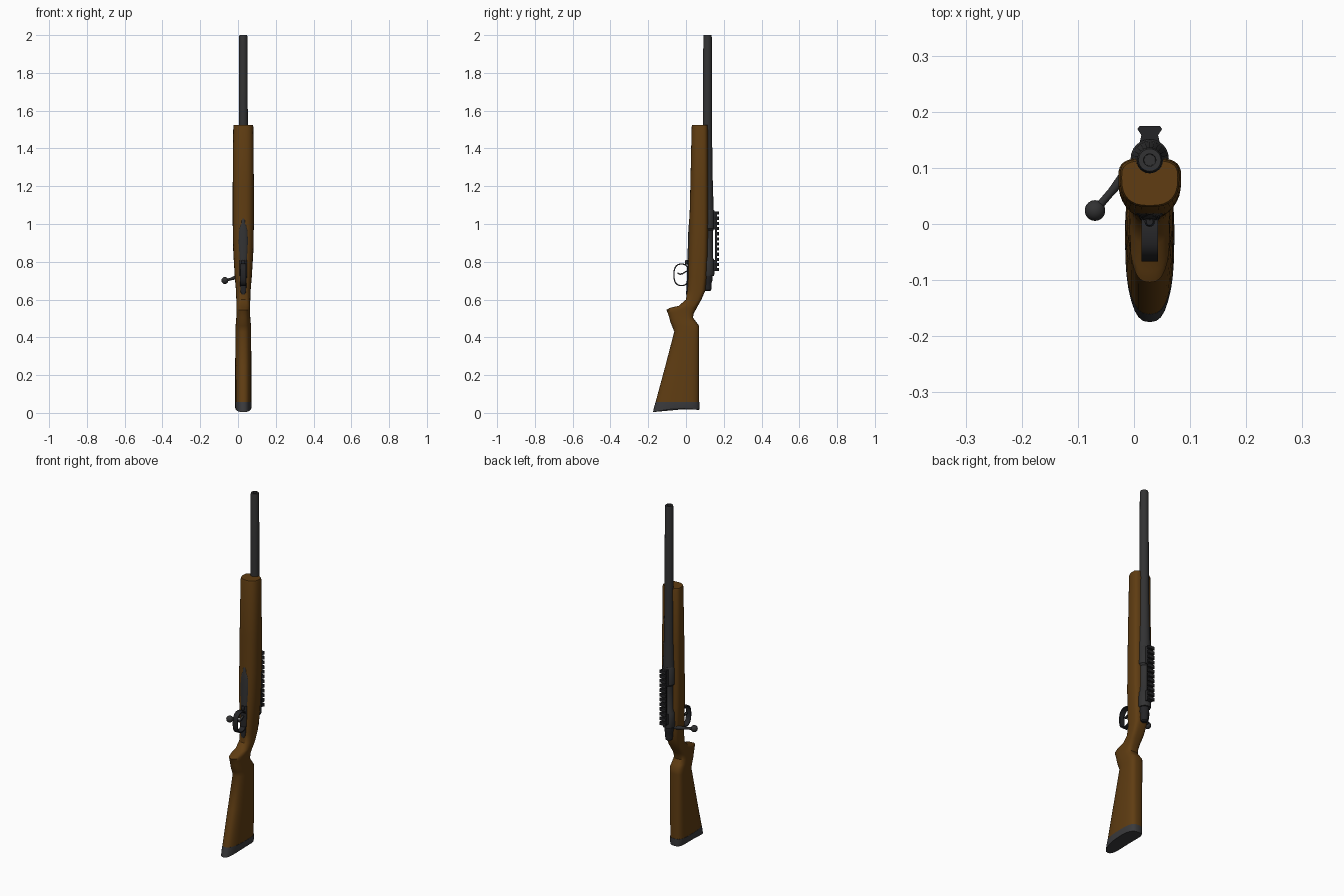
import bpy, bmesh, math
from mathutils import Vector

if "Cube" in bpy.data.objects:
    bpy.data.objects.remove(bpy.data.objects["Cube"])

CX = 0.028   # centre line of the rifle


def mat(name, rgb):
    m = bpy.data.materials.new(name)
    m.diffuse_color = (*rgb, 1)
    m.use_nodes = True
    m.node_tree.nodes["Principled BSDF"].inputs["Base Color"].default_value = m.diffuse_color
    return m


WOOD = mat("brown wood", (0.115, 0.046, 0.006))
STEEL = mat("dark steel", (0.032, 0.032, 0.033))
BLACK = mat("black steel", (0.018, 0.018, 0.020))
RUBBER = mat("grey rubber", (0.042, 0.042, 0.045))


def finish(name, bm, material, angle=38):
    bmesh.ops.recalc_face_normals(bm, faces=bm.faces)
    me = bpy.data.meshes.new(name)
    bm.to_mesh(me)
    bm.free()
    me.materials.append(material)
    ob = bpy.data.objects.new(name, me)
    bpy.context.collection.objects.link(ob)
    bpy.ops.object.select_all(action='DESELECT')
    ob.select_set(True)
    bpy.context.view_layer.objects.active = ob
    bpy.ops.object.shade_smooth_by_angle(angle=math.radians(angle))
    return ob


def loft(name, rings, material, closed=False, angle=38):
    """Skin a list of equal-length point rings, capping the ends."""
    bm = bmesh.new()
    vs = [[bm.verts.new(p) for p in r] for r in rings]
    n = len(vs[0])
    pairs = list(zip(vs, vs[1:])) + ([(vs[-1], vs[0])] if closed else [])
    for a, b in pairs:
        for i in range(n):
            j = (i + 1) % n
            bm.faces.new((a[i], a[j], b[j], b[i]))
    if not closed:
        bm.faces.new(vs[0])
        bm.faces.new(vs[-1])
    return finish(name, bm, material, angle)


def section(z, y0, y1, hw, e_front=2.6, e_back=3.2, wide=0.62, n=32):
    """Egg-like cross-section between y0 and y1, widest nearer the back."""
    yc = y0 + (y1 - y0) * wide
    pts = []
    for k in range(n):
        c, s = math.cos(2 * math.pi * k / n), math.sin(2 * math.pi * k / n)
        e = 2 / (e_back if s > 0 else e_front)
        h = (y1 - yc) if s > 0 else (yc - y0)
        pts.append(Vector((CX + hw * math.copysign(abs(c) ** e, c),
                           yc + h * math.copysign(abs(s) ** e, s), z)))
    return pts


def lathe(name, profile, yc, material, n=24):
    """Turned part along z; profile holds (radius, z)."""
    return loft(name, [section(z, yc - r, yc + r, r, 2, 2, 0.5, n)
                       for r, z in profile], material)


def prism(name, outline, z0, z1, material):
    """Extrude an x/y outline (x relative to the centre line) along z."""
    return loft(name, [[(CX + x, y, z) for x, y in outline] for z in (z0, z1)],
                material)


# Wooden stock: (z, front y, back y, half width)
stock = [(.057, -.161, .07, .043), (.25, -.109, .07, .043), (.43, -.062, .07, .041),
         (.46, -.074, .07, .041), (.48, -.082, .055, .039), (.505, -.089, .037, .037),
         (.53, -.097, .042, .036), (.546, -.104, .052, .036), (.556, -.085, .057, .036),
         (.567, -.038, .063, .036), (.60, .0, .082, .037), (.65, .006, .103, .039),
         (.72, .010, .110, .045), (.85, .013, .115, .053), (1.0, .018, .118, .056),
         (1.2, .023, .118, .056), (1.515, .030, .116, .053), (1.525, .033, .113, .050)]
loft("stock", [section(*s) for s in stock], WOOD)

# Butt pad with a gently hollowed sole
sole = section(0, -.175, .07, .042)
for p in sole:
    t = (p.y + .175) / .245
    p.z = 0.004 + 0.012 * t + 0.012 * math.sin(math.pi * t)
loft("butt_pad", [sole, section(.03, -.169, .071, .044), section(.058, -.161, .071, .044)],
     RUBBER)

# Tapered barrel with bore
lathe("barrel", [(.033, 1.05), (.032, 1.09), (.027, 1.25), (.024, 1.48), (.0225, 1.99),
                 (.020, 2.0), (.011, 2.0), (.010, 1.95)], .114, STEEL)

# Receiver: front ring, open middle, rear bridge
lathe("receiver", [(.031, .725), (.033, .735), (.033, .81), (.026, .82), (.026, .965),
                   (.034, .975), (.034, 1.07), (.031, 1.075)], .117, STEEL)
lathe("bolt_shroud", [(.012, .645), (.018, .65), (.021, .67), (.021, .69),
                      (.025, .70), (.025, .73)], .115, BLACK)

# Scope rail: two feet, a bridge and dovetail teeth
for nm, a, b in (("rail_foot_rear", .75, .81), ("rail_foot_front", .97, 1.067)):
    prism(nm, [(-.020, .135), (.020, .135), (.015, .158), (-.015, .158)], a, b, BLACK)
prism("rail_bridge", [(-.015, .154), (.015, .154), (.015, .164), (-.015, .164)],
      .75, 1.067, BLACK)
for i in range(12):
    z = .750 + i * .0272
    prism(f"rail_tooth_{i + 1}", [(-.014, .157), (.014, .157), (.022, .169), (.018, .175),
                                  (-.018, .175), (-.022, .169)], z, z + .0165, BLACK)

# Bolt handle: bent arm and round knob
path = [Vector(p) for p in ((.020, .108, .725), (-.012, .092, .718),
                            (-.040, .058, .708), (-.064, .030, .702))]
rings = []
for i, p in enumerate(path):
    d = (path[min(i + 1, 3)] - path[max(i - 1, 0)]).normalized()
    u = d.cross(Vector((0, 0, 1))).normalized()
    v = d.cross(u)
    r = (.013, .011, .007, .007)[i]
    rings.append([p + r * (u * math.cos(a) + v * math.sin(a))
                  for a in (2 * math.pi * k / 12 for k in range(12))])
loft("bolt_arm", rings, STEEL)
bm = bmesh.new()
bmesh.ops.create_uvsphere(bm, u_segments=18, v_segments=12, radius=.0185)
bmesh.ops.translate(bm, vec=(-.0695, .024, .701), verts=bm.verts)
finish("bolt_knob", bm, STEEL)

# Bottom metal: narrow trigger plate, wider magazine floorplate
loft("trigger_plate", [section(z, y, y + .03, w, 4, 4, .5) for z, y, w in
                       ((.628, .001, .008), (.64, .001, .015), (.72, .005, .019),
                        (.81, .008, .020))], BLACK)
loft("magazine_floorplate", [section(z, y, y + .04, w, 2.8, 3, .6) for z, y, w in
                             ((.80, .007, .020), (.82, .008, .024), (.90, .010, .028),
                              (.96, .012, .027), (.99, .014, .021), (1.0, .015, .014),
                              (1.022, .016, .012), (1.028, .018, .007))], STEEL)
lathe("floorplate_latch", [(.006, .785), (.009, .79), (.009, .805), (.006, .81)], .004, BLACK)

# Trigger guard: closed flat strip
rings = []
for k in range(32):
    c, s = math.cos(2 * math.pi * k / 32), math.sin(2 * math.pi * k / 32)
    c = math.copysign(abs(c) ** .8, c)
    s = math.copysign(abs(s) ** .8, s)
    rings.append([(CX + x, -.024 + (.040 + o) * c, .731 + (.057 + o) * s)
                  for x, o in ((-.015, -.003), (.015, -.003), (.015, .003), (-.015, .003))])
loft("trigger_guard", rings, BLACK, closed=True)

# Trigger: curved blade
loft("trigger", [[(CX + x, y + d, z) for x, d in
                  ((-.006, -.004), (.006, -.004), (.006, .004), (-.006, .004))]
                 for y, z in ((.015, .755), (-.008, .748), (-.020, .737), (-.036, .733),
                              (-.046, .738))][:1] +
     [[(CX + x, y, z + d) for x, d in
       ((-.006, .004), (.006, .004), (.006, -.004), (-.006, -.004))]
      for y, z in ((-.004, .746), (-.018, .737), (-.032, .734), (-.044, .740))], STEEL)
